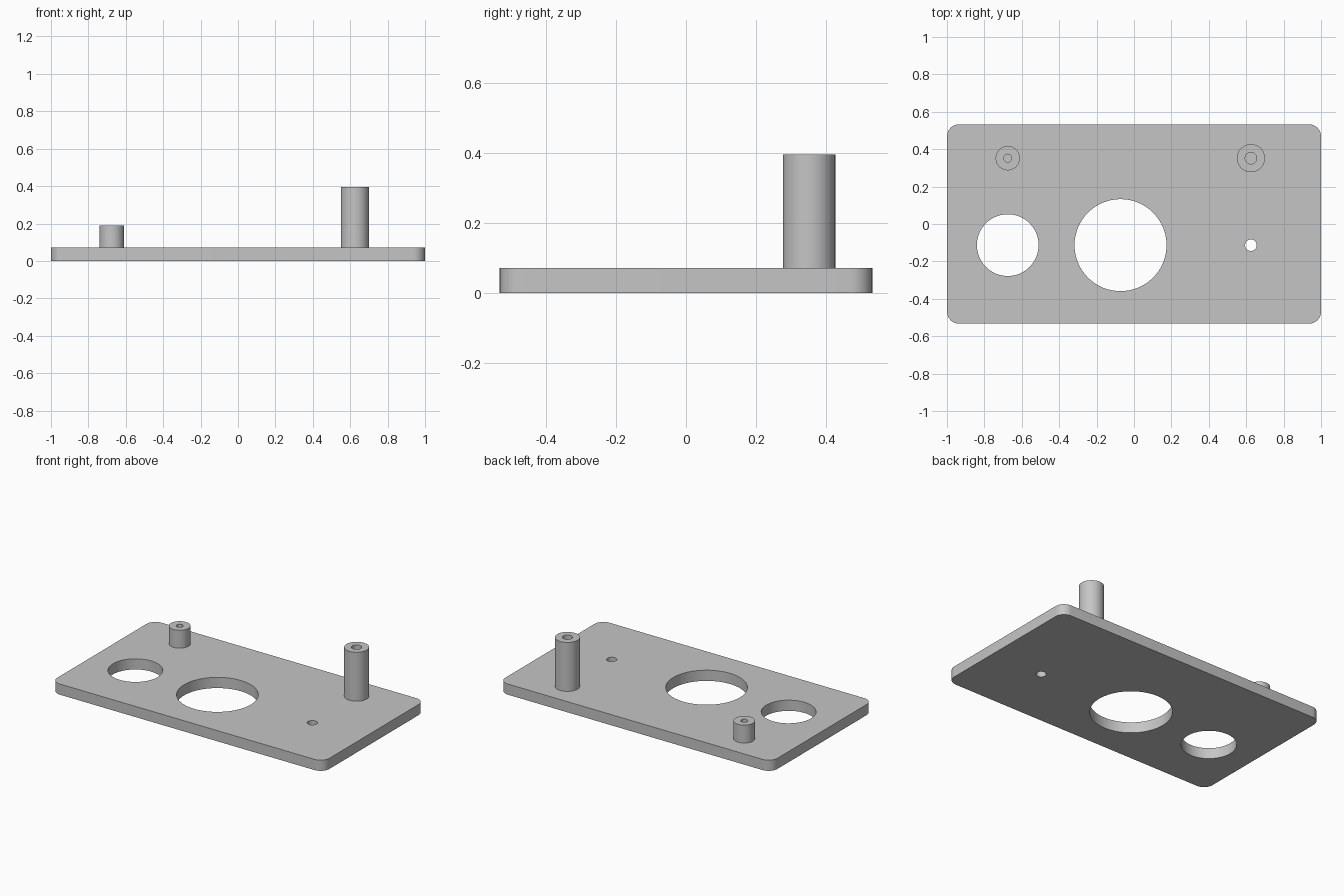
import bpy
import bmesh
from math import cos, sin, pi, radians
from mathutils import Matrix, Vector

cube = bpy.data.objects.get("Cube")
if cube:
    bpy.data.objects.remove(cube, do_unlink=True)

HALF_X, HALF_Y, THICK, CORNER = 1.0, 0.533, 0.071, 0.065
LEFT_X, RIGHT_X, BOSS_Y, HOLE_Y = 0.625, -0.675, 0.352, -0.113

grey = bpy.data.materials.new("plain grey")
grey.use_nodes = True
colour = (0.56, 0.56, 0.56, 1)
grey.diffuse_color = colour
grey.node_tree.nodes["Principled BSDF"].inputs["Base Color"].default_value = colour


def make_object(name, bm):
    bmesh.ops.recalc_face_normals(bm, faces=bm.faces)
    mesh = bpy.data.meshes.new(name)
    bm.to_mesh(mesh)
    bm.free()
    mesh.materials.append(grey)
    obj = bpy.data.objects.new(name, mesh)
    bpy.context.collection.objects.link(obj)
    return obj


def select_only(obj):
    bpy.ops.object.select_all(action='DESELECT')
    obj.select_set(True)
    bpy.context.view_layer.objects.active = obj


def shade(obj):
    select_only(obj)
    bpy.ops.object.shade_smooth_by_angle(angle=radians(30))


def rounded_plate(name):
    bm = bmesh.new()
    steps = 10
    outline = []
    for quarter, (sx, sy) in enumerate([(1, 1), (-1, 1), (-1, -1), (1, -1)]):
        for i in range(steps + 1):
            a = (quarter + i / steps) * pi / 2
            outline.append(bm.verts.new((sx * (HALF_X - CORNER) + CORNER * cos(a),
                                         sy * (HALF_Y - CORNER) + CORNER * sin(a), 0)))
    base = bm.faces.new(outline)
    top = bmesh.ops.extrude_face_region(bm, geom=[base], use_keep_orig=True)
    bmesh.ops.translate(bm, vec=(0, 0, THICK),
                        verts=[v for v in top["geom"] if isinstance(v, bmesh.types.BMVert)])
    return make_object(name, bm)


def drill(target, x, y, radius):
    bm = bmesh.new()
    bmesh.ops.create_cone(bm, cap_ends=True, segments=64, radius1=radius, radius2=radius,
                          depth=1, matrix=Matrix.Translation((x, y, 0)))
    cutter = make_object("hole_cutter", bm)
    cutter.hide_render = True
    mod = target.modifiers.new("hole", 'BOOLEAN')
    mod.operation, mod.solver, mod.object = 'DIFFERENCE', 'EXACT', cutter
    select_only(target)
    bpy.ops.object.modifier_apply(modifier=mod.name)
    bpy.data.objects.remove(cutter, do_unlink=True)


def hollow_boss(name, x, radius, bore, top):
    # Tube wall turned around its axis, standing on the plate
    bm = bmesh.new()
    profile = [(radius, THICK), (radius, top), (bore, top), (bore, THICK)]
    verts = [bm.verts.new((r, 0, z)) for r, z in profile]
    edges = [bm.edges.new(pair) for pair in zip(verts, verts[1:])]
    bmesh.ops.spin(bm, geom=verts + edges, axis=(0, 0, 1), cent=(0, 0, 0),
                   angle=2 * pi, steps=48, use_merge=True)
    bmesh.ops.remove_doubles(bm, verts=bm.verts, dist=1e-5)
    bmesh.ops.translate(bm, verts=bm.verts, vec=Vector((x, BOSS_Y, 0)))
    shade(make_object(name, bm))


# Plate with its three through holes
plate = rounded_plate("base_plate")
for x, radius in [(-0.072, 0.246), (RIGHT_X, 0.165), (LEFT_X, 0.031)]:
    drill(plate, x, HOLE_Y, radius)
shade(plate)

# Two bored bosses
hollow_boss("short_boss", RIGHT_X, 0.065, 0.021, 0.19)
hollow_boss("tall_boss", LEFT_X, 0.075, 0.031, 0.396)
